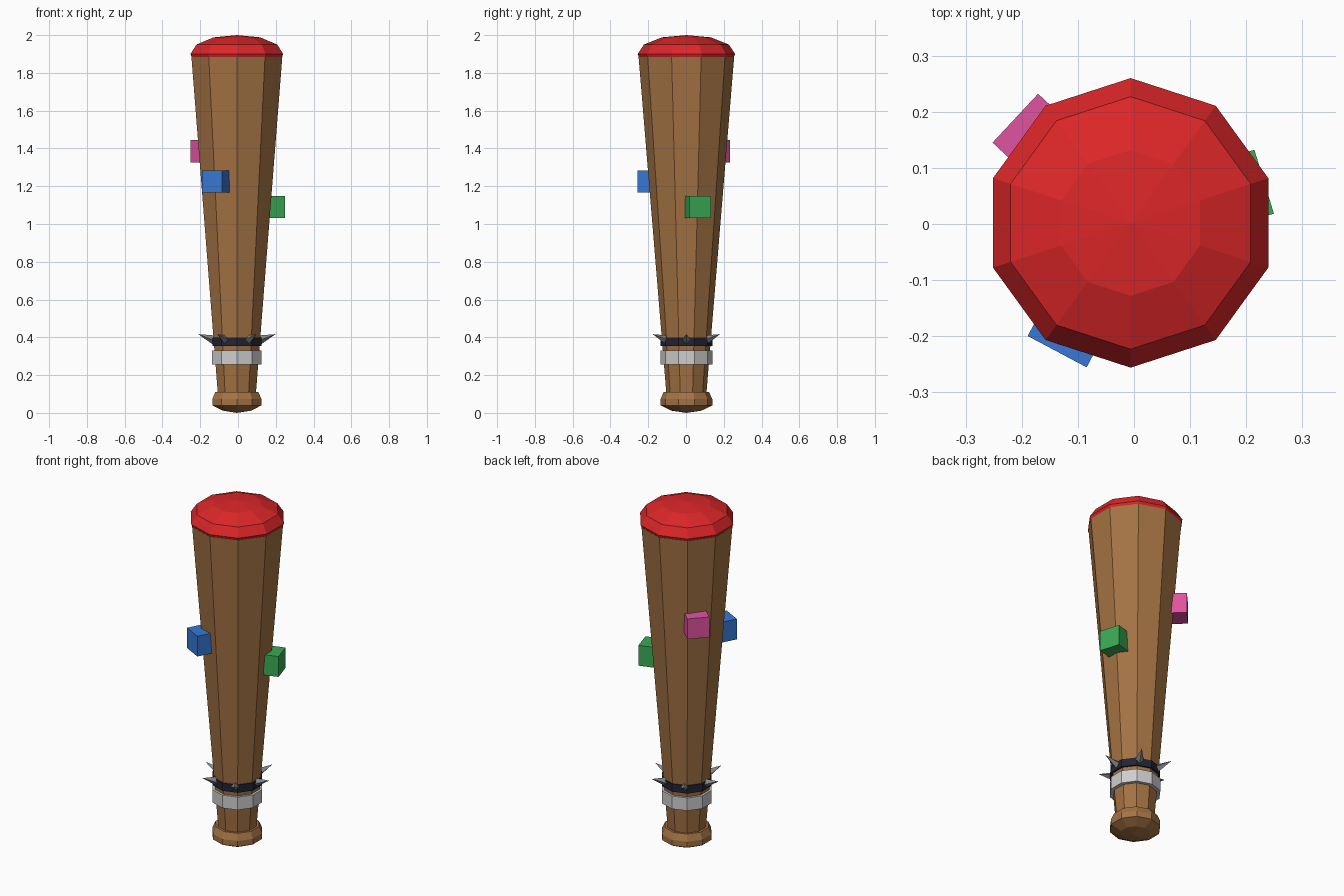
import bpy
import bmesh
from math import sin, cos, pi, radians
from mathutils import Matrix, Vector

SIDES = 10
AXIS = Vector((-0.006, 0.002, 0))

old = bpy.data.objects.get("Cube")
if old:
    bpy.data.objects.remove(old, do_unlink=True)


def material(name, r, g, b):
    """Flat material from an 8-bit sRGB colour."""
    linear = [((c / 255 + 0.055) / 1.055) ** 2.4 for c in (r, g, b)] + [1]
    mat = bpy.data.materials.new(name)
    mat.use_nodes = True
    mat.diffuse_color = linear
    mat.node_tree.nodes["Principled BSDF"].inputs["Base Color"].default_value = linear
    return mat


wood = material("wood brown", 164, 115, 68)
red = material("cap red", 220, 38, 40)
white = material("band white", 206, 206, 206)
black = material("band black", 34, 36, 52)
steel = material("spike grey", 135, 135, 140)
blue = material("block blue", 56, 121, 214)
green = material("block green", 58, 170, 84)
pink = material("block pink", 224, 82, 160)


def finish(name, bm, mat):
    bmesh.ops.recalc_face_normals(bm, faces=bm.faces)
    mesh = bpy.data.meshes.new(name)
    bm.to_mesh(mesh)
    bm.free()
    mesh.materials.append(mat)
    obj = bpy.data.objects.new(name, mesh)
    bpy.context.collection.objects.link(obj)
    return obj


def lathe(name, profile, mat):
    """Ten-sided turned solid from (radius, height) pairs, bottom to top."""
    bm = bmesh.new()
    rings = []
    for r, z in profile:
        angles = [pi / 2 + 2 * pi * k / SIDES for k in range(SIDES)]
        if r == 0:
            angles = angles[:1]
        rings.append([bm.verts.new(AXIS + Vector((r * cos(a), r * sin(a), z)))
                      for a in angles])
    for low, high in zip(rings, rings[1:]):
        for k in range(SIDES):
            n = (k + 1) % SIDES
            quad = [low[k % len(low)], low[n % len(low)],
                    high[n % len(high)], high[k % len(high)]]
            bm.faces.new(list(dict.fromkeys(quad)))
    for ring in (rings[0], rings[-1]):
        if len(ring) > 2:
            bm.faces.new(ring)
    return finish(name, bm, mat)


# Turned wooden body, pommel and domed cap
lathe("shaft", [(0.105, 0.09), (0.253, 1.885)], wood)
lathe("pommel", [(0, 0), (0.08, 0.012), (0.137, 0.04), (0.137, 0.073),
                 (0.12, 0.11)], wood)
lathe("end_cap", [(0.25, 1.88), (0.258, 1.9), (0.225, 1.95),
                  (0.13, 1.988), (0, 2)], red)

# Grip bands
lathe("grip_band", [(0.138, 0.255), (0.138, 0.33)], white)
lathe("spike_band", [(0.137, 0.355), (0.137, 0.4)], black)

# Six four-sided spikes leaning outward and up
for i in range(6):
    turn = Matrix.Translation(AXIS) @ Matrix.Rotation(i * pi / 3, 4, "Z")
    bm = bmesh.new()
    tip = bm.verts.new(turn @ Vector((0.205, 0, 0.417)))
    base = [bm.verts.new(turn @ Vector((0.118, 0.027 * cos(a), 0.383 + 0.027 * sin(a))))
            for a in (0, pi / 2, pi, 3 * pi / 2)]
    bm.faces.new(base)
    for k in range(4):
        bm.faces.new((base[k], base[(k + 1) % 4], tip))
    finish(f"spike_{i + 1}", bm, steel)

# Coloured blocks set into the shaft
for name, mat, place, angle in (
        ("blue_block", blue, (-0.109, -0.175, 1.225), 242),
        ("green_block", green, (0.175, 0.058, 1.09), 17),
        ("pink_block", pink, (-0.168, 0.148, 1.385), 137)):
    bm = bmesh.new()
    bmesh.ops.create_cube(bm, size=0.119, matrix=Matrix.Translation(place)
                          @ Matrix.Rotation(radians(angle), 4, "Z"))
    finish(name, bm, mat)
